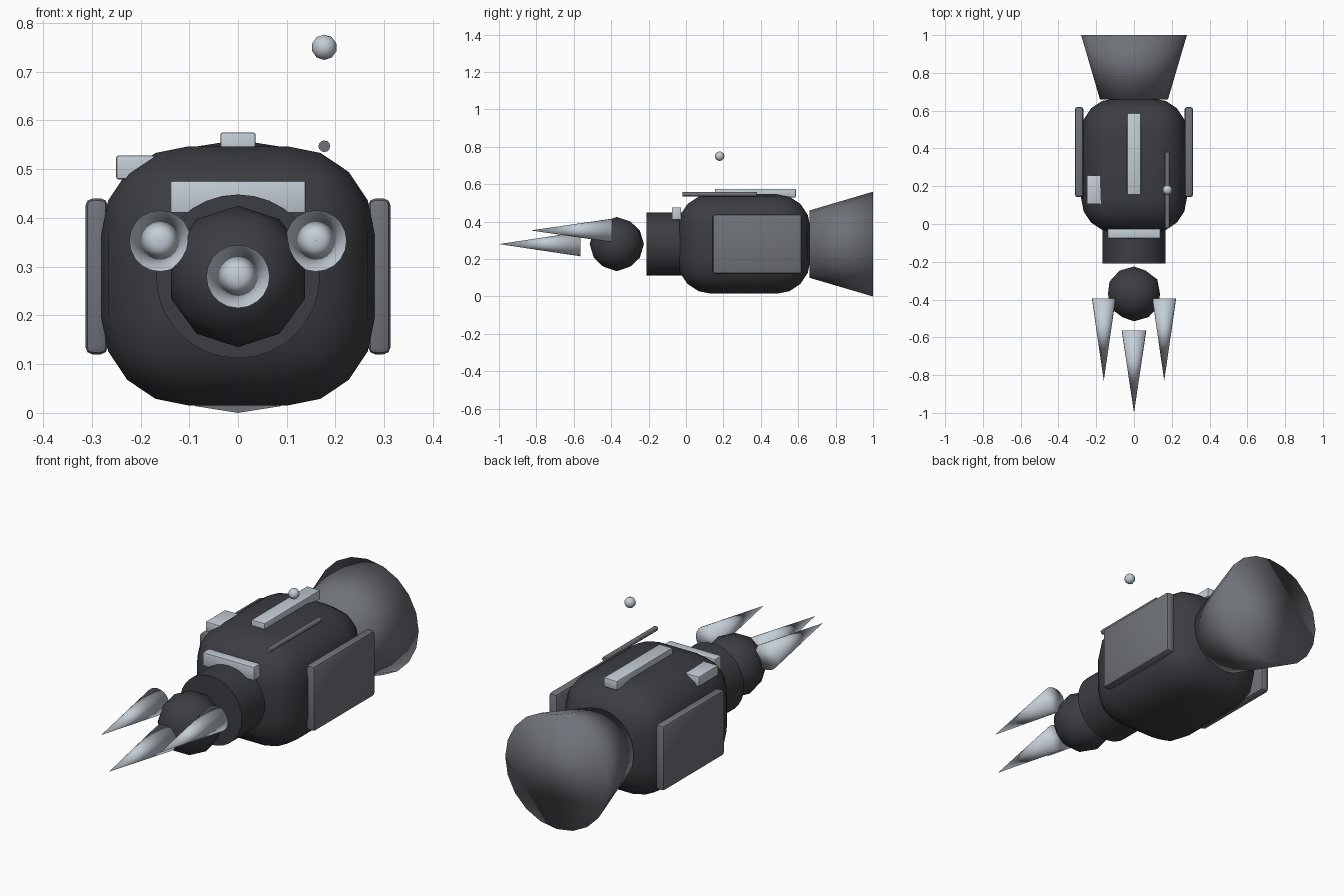
import bpy
from math import radians, pi

if "Cube" in bpy.data.objects:
    bpy.data.objects.remove(bpy.data.objects["Cube"])


def material(name, r, g, b):
    m = bpy.data.materials.new(name)
    m.diffuse_color = (r, g, b, 1)
    m.use_nodes = True
    m.node_tree.nodes["Principled BSDF"].inputs["Base Color"].default_value = m.diffuse_color
    return m


DARK = material("dark_shell", 0.045, 0.047, 0.055)
MID = material("mid_grey", 0.16, 0.17, 0.19)
LIGHT = material("light_metal", 0.55, 0.61, 0.67)


def finish(name, mat, angle=35):
    ob = bpy.context.object
    ob.name = name
    ob.data.materials.append(mat)
    if angle:
        bpy.ops.object.shade_smooth_by_angle(angle=radians(angle))
    else:
        bpy.ops.object.shade_smooth()
    return ob


def box(name, mat, x, y, z, bevel, segments=2):
    """Rounded box from its (min, max) range on each axis."""
    bpy.ops.mesh.primitive_cube_add(size=1, location=[(a + b) / 2 for a, b in (x, y, z)])
    bpy.context.object.scale = [b - a for a, b in (x, y, z)]
    bpy.ops.object.transform_apply(location=False, rotation=False, scale=True)
    mod = bpy.context.object.modifiers.new("round", 'BEVEL')
    mod.width, mod.segments = bevel, segments
    bpy.ops.object.modifier_apply(modifier=mod.name)
    return finish(name, mat)


def cone(name, mat, x, z, y0, y1, r0, r1, sides=20, angle=0):
    """Cone along y: radius r0 at y0 (front), r1 at y1 (back)."""
    bpy.ops.mesh.primitive_cone_add(vertices=sides, radius1=r1, radius2=r0, depth=y1 - y0,
                                    location=(x, (y0 + y1) / 2, z), rotation=(pi / 2, 0, 0))
    return finish(name, mat, angle)


def ball(name, mat, location, r):
    bpy.ops.mesh.primitive_ico_sphere_add(subdivisions=2, radius=r, location=location,
                                          rotation=(pi / 2, 0, 0))
    return finish(name, mat)


# Main hull and rear flare
box("body", DARK, (-0.28, 0.28), (-0.045, 0.665), (0.015, 0.547), 0.18, 4)
cone("rear_flare", MID, 0, 0.28, 0.66, 1.0, 0.18, 0.28)

# Front collar and joint
cone("collar", DARK, 0, 0.28, -0.21, 0.02, 0.168, 0.168, 32, 35)
ball("front_joint", DARK, (0, -0.37, 0.28), 0.145)

# Three spikes
cone("centre_spike", LIGHT, 0, 0.28, -1.0, -0.565, 0, 0.065)
for side, s in (("left", -1), ("right", 1)):
    cone(side + "_spike", LIGHT, s * 0.16, 0.353, -0.83, -0.395, 0, 0.063)
    # Side armour panels
    box(side + "_panel", MID, sorted((s * 0.267, s * 0.313)), (0.142, 0.62), (0.12, 0.44), 0.015)

# Details on the hull
box("front_plate", LIGHT, (-0.139, 0.139), (-0.076, -0.026), (0.41, 0.476), 0.004)
box("top_rail", LIGHT, (-0.036, 0.036), (0.155, 0.587), (0.53, 0.575), 0.004)
box("side_module", LIGHT, (-0.25, -0.17), (0.105, 0.257), (0.479, 0.528), 0.005)

# Antenna rod and floating tip
cone("antenna_rod", MID, 0.177, 0.547, -0.02, 0.38, 0.012, 0.012, 12, 35)
ball("antenna_tip", LIGHT, (0.177, 0.18, 0.75), 0.026)
